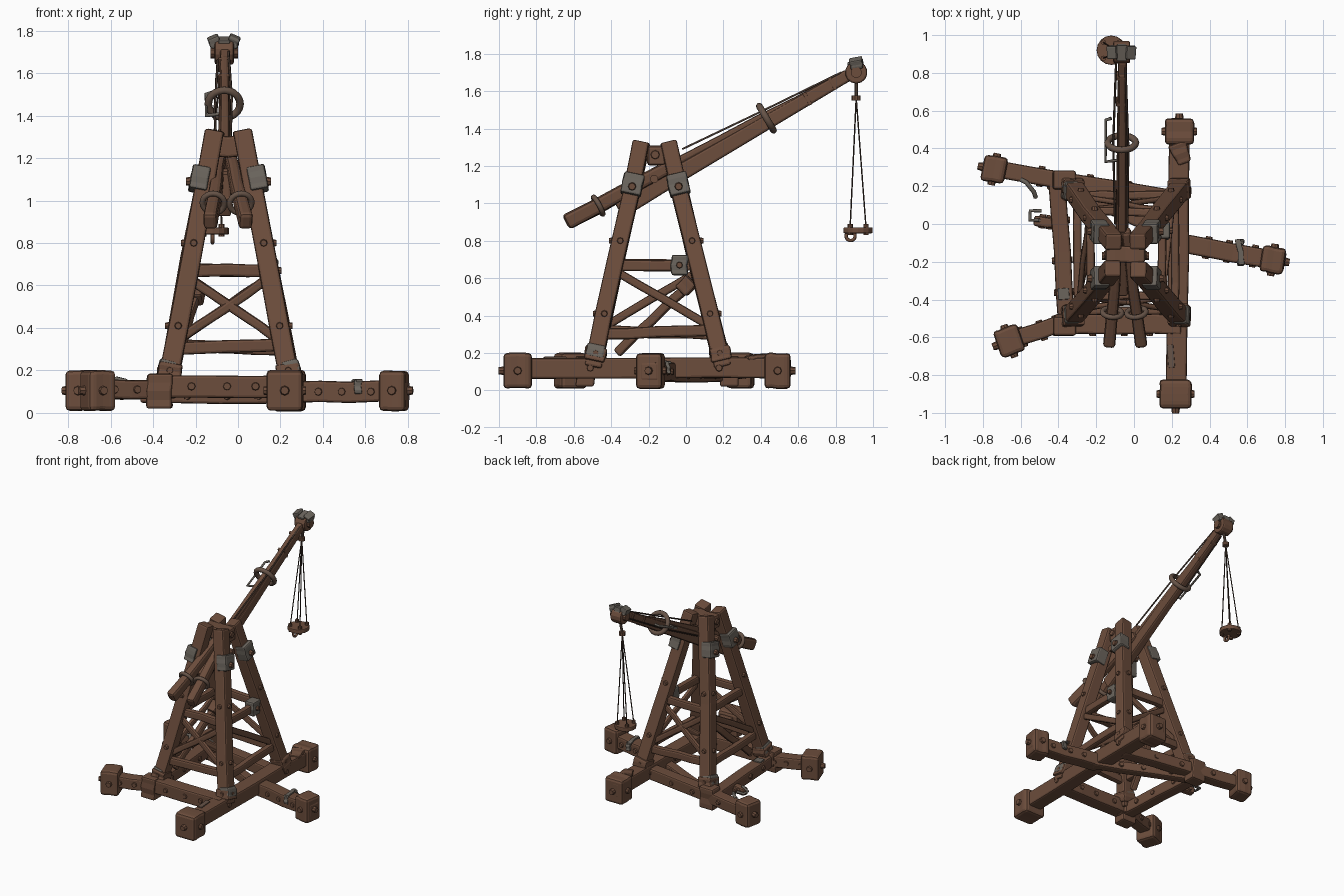
import bpy, bmesh, math, random
from mathutils import Vector, Matrix

random.seed(4)
if "Cube" in bpy.data.objects:
    bpy.data.objects.remove(bpy.data.objects["Cube"], do_unlink=True)

def material(name, rgb):
    m = bpy.data.materials.new(name)
    m.use_nodes = True
    m.diffuse_color = (*rgb, 1)
    m.node_tree.nodes["Principled BSDF"].inputs["Base Color"].default_value = (*rgb, 1)
    return m

WOOD = material("brown wood", (0.15, 0.074, 0.045))
IRON = material("grey iron", (0.145, 0.128, 0.108))
RUST = material("rusty iron", (0.135, 0.088, 0.064))
ROPE = material("dark rope", (0.06, 0.038, 0.028))
UP, BACK = Vector((0, 0, 1)), Vector((0, 1, 0))

def frame(a, b, hint):
    """Matrix at a whose z axis points to b."""
    z = (b - a).normalized()
    x = hint.cross(z).normalized()
    m = Matrix((x, z.cross(x), z)).transposed().to_4x4()
    m.translation = a
    return m

def finish(name, bm, mat, bevel=0, smooth=False):
    bmesh.ops.recalc_face_normals(bm, faces=bm.faces)
    me = bpy.data.meshes.new(name)
    bm.to_mesh(me)
    bm.free()
    me.materials.append(mat)
    ob = bpy.data.objects.new(name, me)
    bpy.context.collection.objects.link(ob)
    if bevel:
        mod = ob.modifiers.new("worn edges", "BEVEL")
        mod.width, mod.segments = bevel, 2
    if smooth:
        for p in me.polygons:
            p.use_smooth = True
    return ob

def beam(name, a, b, w, h=None, taper=1, mat=WOOD, hint=UP, bevel=0.012, wear=0.004):
    """Hewn timber from a to b, w wide and h high, with slight wear along it."""
    a, b, h = Vector(a), Vector(b), h or w
    m, length, steps = frame(a, b, hint), (b - a).length, 4
    bm = bmesh.new()
    rings = []
    for i in range(steps + 1):
        t = i / steps
        s = 1 + (taper - 1) * t
        j = [random.uniform(-wear, wear) for _ in range(2)]
        rings.append([bm.verts.new(m @ Vector((x * w * s / 2 + j[0], y * h * s / 2 + j[1], t * length)))
                      for x, y in ((-1, -1), (1, -1), (1, 1), (-1, 1))])
    for r, q in zip(rings, rings[1:]):
        for k in range(4):
            n = (k + 1) % 4
            bm.faces.new((r[k], r[n], q[n], q[k]))
    bm.faces.new(rings[0])
    bm.faces.new(rings[-1])
    return finish(name, bm, mat, bevel)

def rod(name, a, b, r, mat=WOOD, sides=10, r2=None, bevel=0):
    a, b = Vector(a), Vector(b)
    d = (b - a).normalized()
    bm = bmesh.new()
    bmesh.ops.create_cone(bm, cap_ends=True, segments=sides, radius1=r, radius2=r if r2 is None else r2,
                          depth=(b - a).length)
    bm.transform(frame((a + b) / 2, b, BACK if abs(d.z) > 0.9 else UP))
    return finish(name, bm, mat, bevel)

def ring(name, c, axis, R, r, mat=RUST):
    c, axis = Vector(c), Vector(axis)
    m = frame(c, c + axis, UP)
    bm, n, k = bmesh.new(), 20, 8
    v = [[bm.verts.new(m @ Vector(((R + r * math.cos(q)) * math.cos(p), (R + r * math.cos(q)) * math.sin(p),
                                   r * math.sin(q))))
          for q in (math.tau * j / k for j in range(k))] for p in (math.tau * i / n for i in range(n))]
    for i in range(n):
        for j in range(k):
            i2, j2 = (i + 1) % n, (j + 1) % k
            bm.faces.new((v[i][j], v[i2][j], v[i2][j2], v[i][j2]))
    return finish(name, bm, mat, smooth=True)

def bolt(c, d, r=0.022, out=0.016):
    c, d = Vector(c), Vector(d).normalized()
    rod("bolt", c - d * 0.012, c + d * out, r, WOOD, 8, r * 0.75)

def wire(name, pts, r, mat):
    cu = bpy.data.curves.new(name, "CURVE")
    cu.dimensions, cu.bevel_depth, cu.bevel_resolution = "3D", r, 1
    s = cu.splines.new("POLY")
    s.points.add(len(pts) - 1)
    for p, q in zip(s.points, pts):
        p.co = (*q, 1)
    cu.materials.append(mat)
    bpy.context.collection.objects.link(bpy.data.objects.new(name, cu))

# Base timbers
base = {
    "right_runner": ((.22, -.97, .12), (.245, .56, .12), .11),
    "cross_runner": ((-.8, .305, .11), (.22, .13, .11), .09),
    "side_outrigger": ((.8, -.2, .1), (.25, -.1, .1), .1),
    "corner_outrigger": ((-.72, -.64, .11), (-.3, -.5, .11), .09),
    "front_sill": ((-.42, -.53, .125), (.25, -.53, .125), .105),
    "left_sill": ((-.41, .27, .11), (-.355, -.57, .11), .09),
    "under_brace": ((-.45, .22, .08), (.3, -.1, .08), .07),
    "stub": ((-.53, .02, .1), (-.38, .0, .1), .055),
}
for name, (a, b, w) in base.items():
    beam(name, a, b, w, w)
    a, b = Vector(a), Vector(b)
    side = UP.cross(b - a).normalized()
    for t in (.3, .55, .75):
        p = a.lerp(b, t)
        for s in (1, -1):
            bolt(p + side * s * w / 2, side * s, .022, .01)

# Foot blocks at beam ends: centre, outward direction, width
feet = [((.22, -.9), (0, -1), .17), ((.24, .49), (0, 1), .155), ((.735, -.19), (1, -.15), .14),
        ((-.74, .29), (-1, .2), .14), ((-.66, -.62), (-1, -.35), .15)]
for (x, y), d, w in feet:
    c, d = Vector((x, y, .105)), Vector((*d, 0)).normalized()
    beam("foot_block", c - d * w * .45, c + d * w * .45, w, .19, bevel=.02, wear=.003)
    side = UP.cross(d)
    bolt(c + d * w * .45, d, .025, .026)
    for v, o in ((side, w / 2), (-side, w / 2)):
        bolt(c + v * o, v, .025)
for x, y in ((-.37, -.54), (-.37, .23)):
    beam("corner_block", (x, y, .02), (x, y, .185), .12, .1, hint=BACK)

# Tower legs with iron cheek plates
foot = {(i, j): Vector((-.042 + .294 * i, -.15 + .35 * j, .12)) for i in (-1, 1) for j in (-1, 1)}
top = {k: Vector((-.045 + .065 * k[0], -.167 + .07 * k[1], 1.325)) for k in foot}

def on_leg(k, z):
    return foot[k].lerp(top[k], (z - .12) / 1.205)

for k in foot:
    out = Vector((k[0], 0, 0))
    beam("tower_leg", foot[k], top[k], .095, .093, .95, hint=BACK)
    beam("cheek_plate", on_leg(k, 1.045) + out * .03, on_leg(k, 1.155) + out * .03, .085, .11,
         mat=IRON, hint=BACK, bevel=.01, wear=.002)
    bolt(on_leg(k, 1.09) + out * .075, out, .024)
    beam("foot_cleat", on_leg(k, .15), on_leg(k, .225), .112, .112, hint=BACK)
    if k != (1, 1):
        beam("foot_plate", on_leg(k, .17) + out * .02, on_leg(k, .24) + out * .015, .08, .1, mat=IRON, hint=BACK)
    for z in (.2, .41, .8):
        for v in (out, Vector((0, k[1], 0))):
            bolt(on_leg(k, z) + v * .052, v, .019, .009)

# Rails and crossed braces on the tower sides
corners = [((-1, -1), (1, -1)), ((1, -1), (1, 1)), ((1, 1), (-1, 1)), ((-1, 1), (-1, -1))]
for i, (p, q) in enumerate(corners):
    beam("lower_rail", on_leg(p, .30), on_leg(q, .32), .045, .06)
    beam("upper_rail", on_leg(p, .67), on_leg(q, .67), .045, .06)
    beam("diagonal_brace", on_leg(p, .64), on_leg(q, .33), .03, .045)
    if i % 2 == 0:
        beam("diagonal_brace", on_leg(p, .33), on_leg(q, .64), .03, .045)
beam("loose_brace", (-.3, -.37, .2), (-.2, .0, .55), .045, .05)
beam("brace_peg", (-.2, -.03, .53), (-.19, .03, .59), .07, .08)
beam("rail_bracket", (.15, -.035, .615), (.15, -.035, .725), .08, .09, mat=IRON, hint=BACK)
bolt((.19, -.035, .67), (1, 0, 0), .02)

# Tower head
beam("head_block", (-.15, -.16, 1.255), (.06, -.16, 1.255), .09, .1)
for s in (-1, 1):
    bolt((-.045 + s * .105, -.165, 1.26), (s, 0, 0), .028, .01)
rod("arm_axle", (-.17, -.17, 1.13), (.08, -.17, 1.13), .022, WOOD)

# Lifting arm, upper spar and splayed tails
AX = -.065
arm_a, arm_b = Vector((AX, -.36, .965)), Vector((AX, .87, 1.69))
slope = (arm_b - arm_a).normalized()
beam("main_arm", arm_a, arm_b, .07, .1, .65)
beam("upper_spar", (AX, -.04, 1.225), (AX, .8, 1.668), .045, .04, .8)
for x in (-.13, .035):
    tail = Vector((x, -.64, .895))
    root = Vector((AX + (x - AX) * .2, -.03, 1.225))
    beam("arm_tail", tail, root, .065, .085, .8, bevel=.018)
    ring("tail_ring", tail.lerp(root, .28), root - tail, .052, .014)
ring("arm_ring", (AX, .43, 1.455), slope, .075, .018)
for t in (.82, .93):
    p = arm_a.lerp(arm_b, t)
    beam("arm_strap", p - slope * .01, p + slope * .01, .075 - .02 * t, .1 - .03 * t, bevel=.004, wear=0)

# Pulley head
rod("pulley_wheel", (AX - .045, .91, 1.7), (AX + .045, .91, 1.7), .06, WOOD, 14, bevel=.01)
rod("pulley_pin", (AX - .065, .91, 1.7), (AX + .065, .91, 1.7), .03, WOOD)
for s in (-1, 0, 1):
    beam("head_wedge", (AX + s * .035, .915, 1.725), (AX + s * .055, .905, 1.772 - .008 * (s == 0)), .05,
         .08 - .015 * abs(s), 1.1, mat=IRON, hint=BACK)

# Ropes along the arm and crank handle beside it
wire("arm_rope", [(AX + .03, -.02, 1.29), (AX + .035, .4, 1.49), (AX + .02, .83, 1.7)], .006, ROPE)
wire("side_rope", [(AX - .035, 0, 1.2), (AX - .045, .43, 1.42), (AX - .03, .85, 1.66)], .006, ROPE)
wire("crank_handle", [(AX, .34, 1.41), (-.15, .33, 1.4), (-.15, .55, 1.5), (-.12, .56, 1.51)], .009, IRON)

# Hanging pan on ropes
PX, PY = -.12, .92
knot = Vector((-.085, .91, 1.565))
rod("hook_link", (AX, .91, 1.66), knot, .01, RUST)
rod("rope_knot", knot - UP * .015, knot + UP * .012, .024, WOOD)
rod("pan", (PX, PY, .84), (PX, PY, .872), .078, WOOD, 16, bevel=.006)
for i in range(4):
    a = math.tau * (i + .5) / 4
    p = Vector((PX + .06 * math.cos(a), PY + .06 * math.sin(a), .87))
    wire("pan_rope", [knot, p], .004, ROPE)
    rod("pan_peg", p - UP * .04, p + UP * .02, .014, WOOD, 8)
ring("pan_ring", (PX, PY - .04, .825), (1, 0, 0), .024, .009, WOOD)

# Loose ironwork on the outriggers
for s in (-1, 1):
    beam("outrigger_clamp", (.565, -.15 + s * .062, .09), (.565, -.15 + s * .05, .155), .035, .02,
         mat=IRON, hint=BACK, bevel=.004)
beam("outrigger_strap", (.575, -.215, .152), (.55, -.08, .152), .03, .014, mat=IRON, bevel=.004)
wire("outrigger_hook", [(-.6, .235, .15), (-.57, .22, .16), (-.53, .17, .15), (-.52, .14, .13)], .012, IRON)
wire("stub_staple", [(-.49, .07, .11), (-.55, .07, .11), (-.55, .02, .11), (-.5, .02, .14)], .01, IRON)
beam("sill_plate", (-.375, -.34, .155), (-.37, -.4, .155), .06, .015, mat=IRON, bevel=.004, wear=0)
beam("runner_plate", (.2, -.76, .172), (.19, -.64, .172), .035, .016, mat=RUST, bevel=.004, wear=0)
beam("runner_splint", (.27, .32, .175), (.23, .43, .18), .07, .025, taper=1.5)
